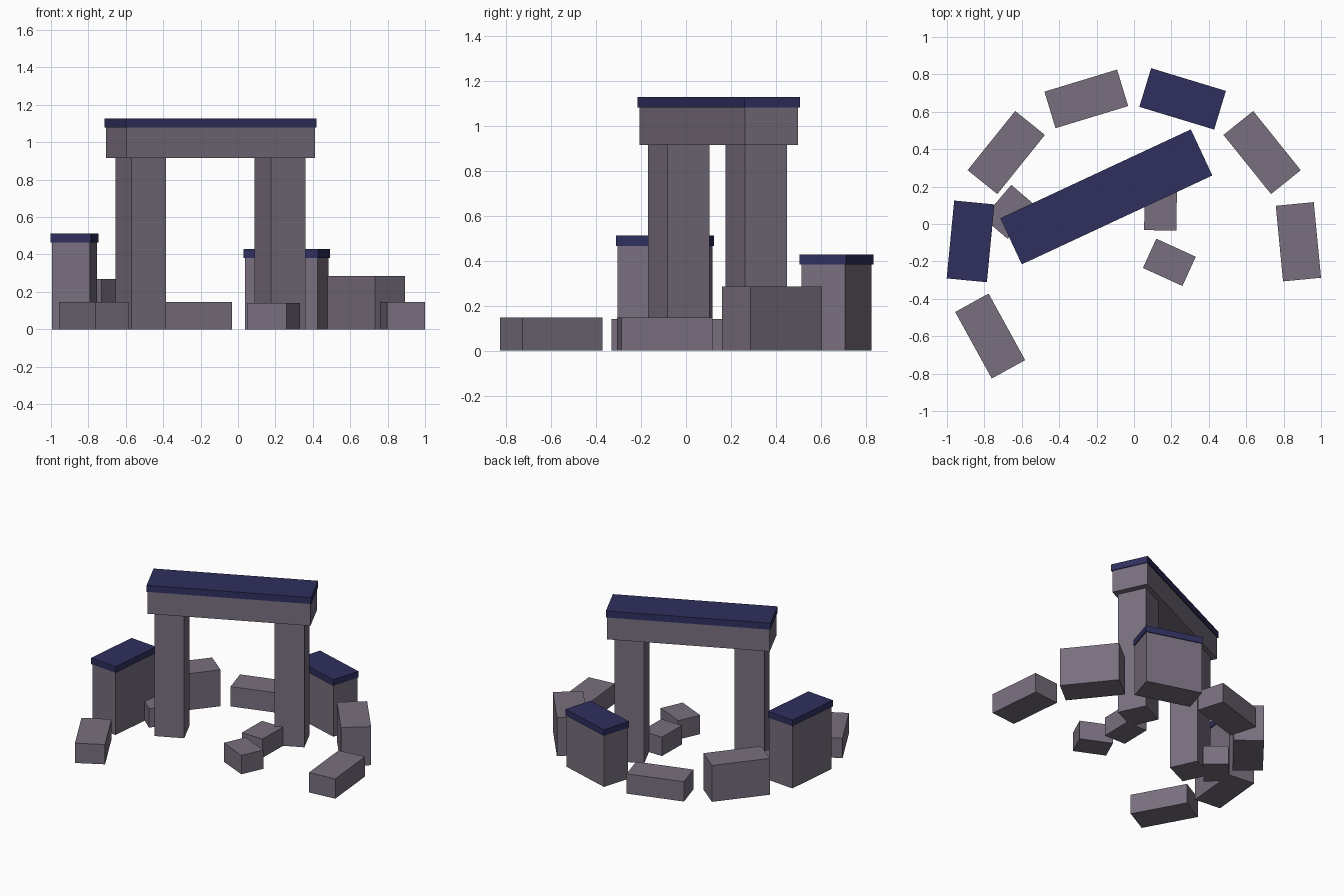
import bpy
import bmesh
from math import radians
from mathutils import Matrix

cube = bpy.data.objects.get("Cube")
if cube:
    bpy.data.objects.remove(cube, do_unlink=True)


def make_material(name, colour):
    mat = bpy.data.materials.new(name)
    mat.use_nodes = True
    mat.diffuse_color = colour
    mat.node_tree.nodes["Principled BSDF"].inputs["Base Color"].default_value = colour
    return mat


STONE = make_material("weathered purple grey stone", (0.19, 0.16, 0.21, 1))
NAVY = make_material("navy capping", (0.029, 0.029, 0.115, 1))


def block(name, centre, size, angle, bottom, top, mat=STONE):
    """Upright block: size is (length, width), length turned by angle degrees."""
    bm = bmesh.new()
    bmesh.ops.create_cube(bm, size=1)
    bm.transform(Matrix.Diagonal((size[0], size[1], top - bottom, 1)))
    mesh = bpy.data.meshes.new(name)
    bm.to_mesh(mesh)
    bm.free()
    mesh.materials.append(mat)
    obj = bpy.data.objects.new(name, mesh)
    obj.location = (centre[0], centre[1], (bottom + top) / 2)
    obj.rotation_euler.z = radians(angle)
    bpy.context.collection.objects.link(obj)
    return obj


def capped_block(name, centre, size, angle, bottom, top, cap_height):
    """Stone block with a slightly overhanging slab on top."""
    block(name, centre, size, angle, bottom, top)
    cap_size = [s + 0.012 for s in size]
    block(name + "_cap", centre, cap_size, angle, top, top + cap_height, NAVY)


# Great gate: two pillars carrying a capped lintel
GATE_ANGLE = 25
block("left_pillar", (0.225, 0.313), (0.204, 0.206), GATE_ANGLE, 0, 0.915)
block("right_pillar", (-0.52, -0.032), (0.204, 0.206), GATE_ANGLE, 0, 0.915)
capped_block("lintel", (-0.148, 0.145), (1.112, 0.26), GATE_ANGLE, 0.915, 1.08, 0.048)

# Ring of standing stones around the gate
RING_SIZE = (0.406, 0.204)
ring = [
    ("front_right", (-0.769, -0.599), -61.2, 0.147, False),
    ("right", (-0.874, -0.093), 84.5, 0.465, True),
    ("back_right", (-0.683, 0.382), 51.2, 0.27, False),
    ("rear_right", (-0.255, 0.669), 16.9, 0.147, False),
    ("rear_left", (0.26, 0.669), -16.9, 0.382, True),
    ("back_left", (0.685, 0.382), -51.2, 0.286, False),
    ("left", (0.879, -0.095), -84.5, 0.147, False),
]
for side, centre, angle, height, capped in ring:
    name = side + "_ring_stone"
    if capped:
        capped_block(name, centre, RING_SIZE, angle, 0, height, 0.046)
    else:
        block(name, centre, RING_SIZE, angle, 0, height)

# Small fallen stones lying inside the ring
rubble = [
    ("front_rubble", (0.189, -0.205), -24.5),
    ("middle_rubble", (0.142, 0.082), 89),
    ("pillar_rubble", (-0.666, 0.065), 49.5),
]
for name, centre, angle in rubble:
    block(name, centre, (0.232, 0.172), angle, 0, 0.14)
